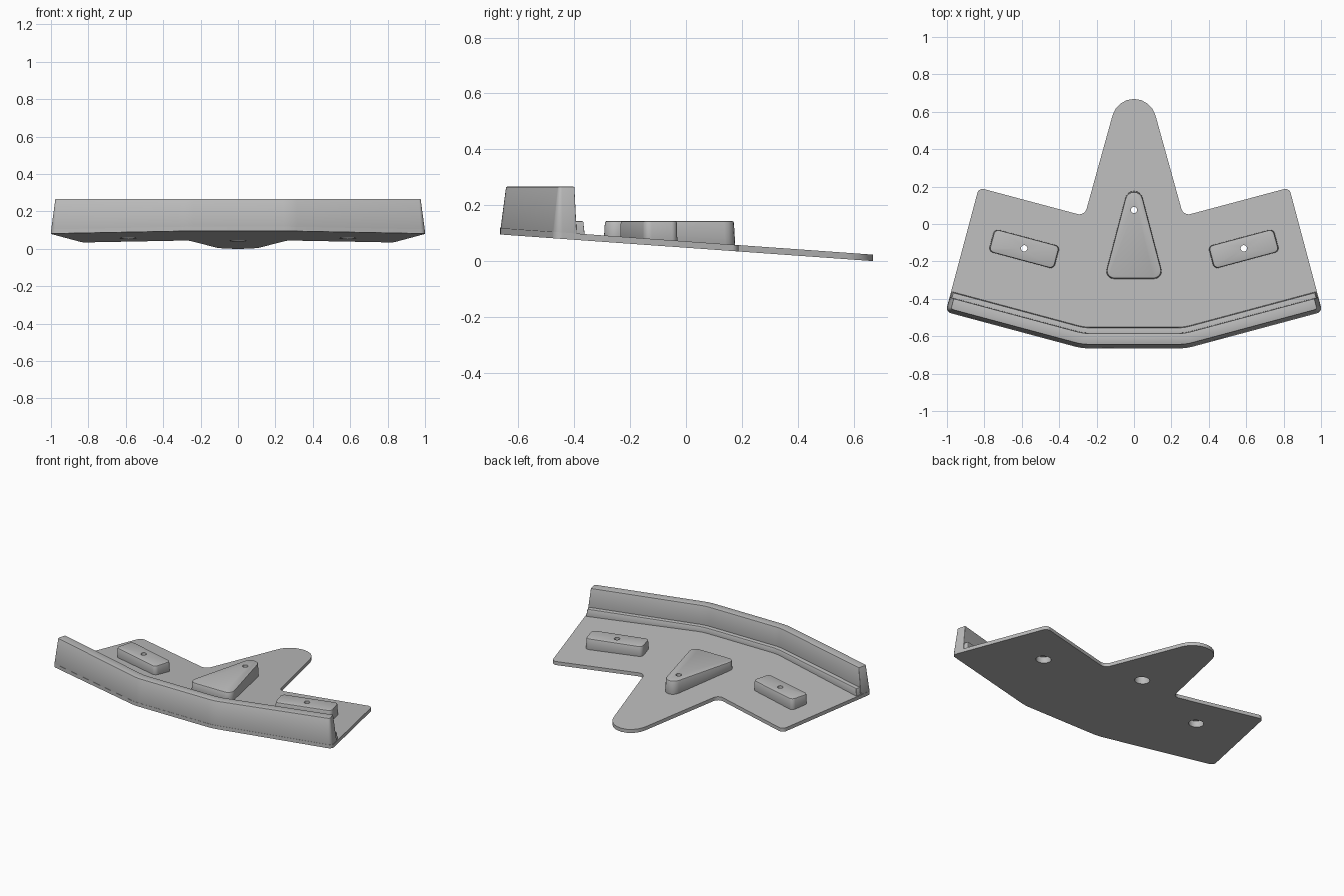
import bpy, bmesh, math
from mathutils import Vector, Matrix

if "Cube" in bpy.data.objects:
    bpy.data.objects.remove(bpy.data.objects["Cube"])

grey = bpy.data.materials.new("light_grey")
grey.use_nodes = True
COLOUR = (0.5, 0.5, 0.5, 1)
grey.diffuse_color = COLOUR
grey.node_tree.nodes["Principled BSDF"].inputs["Base Color"].default_value = COLOUR


def rounded(corners, steps=8):
    """Outline with filleted corners, from (x, y, radius)."""
    out, n = [], len(corners)
    for i, (x, y, r) in enumerate(corners):
        p = Vector((x, y))
        u = (Vector(corners[i - 1][:2]) - p).normalized()
        v = (Vector(corners[(i + 1) % n][:2]) - p).normalized()
        th = u.angle(v)
        c = p + (u + v).normalized() * r / math.sin(th / 2)
        t, w = r / math.tan(th / 2), math.pi - th
        a, b = p + u * t - c, p + v * t - c
        for k in range(steps + 1):
            s = k / steps
            out.append(c + (a * math.sin((1 - s) * w) + b * math.sin(s * w)) / math.sin(w))
    return out


def mirrored(half):
    """Close a right-hand list of corners across x = 0."""
    return half + [(-x, y, r) for x, y, r in reversed(half) if x > 0]


def select(ob):
    bpy.ops.object.select_all(action='DESELECT')
    ob.select_set(True)
    bpy.context.view_layer.objects.active = ob


def loft(name, rings, bevel=0):
    """Solid through a list of equal rings, capped at both ends."""
    bm = bmesh.new()
    loops = [[bm.verts.new(p) for p in ring] for ring in rings]
    n = len(loops[0])
    for lo, hi in zip(loops, loops[1:]):
        for i in range(n):
            j = (i + 1) % n
            bm.faces.new((lo[i], lo[j], hi[j], hi[i]))
    bm.faces.new(loops[0])
    bm.faces.new(loops[-1])
    bmesh.ops.recalc_face_normals(bm, faces=bm.faces)
    mesh = bpy.data.meshes.new(name)
    bm.to_mesh(mesh)
    bm.free()
    ob = bpy.data.objects.new(name, mesh)
    bpy.context.collection.objects.link(ob)
    mesh.materials.append(grey)
    if bevel:
        select(ob)
        m = ob.modifiers.new("soft_edge", 'BEVEL')
        m.width, m.segments = bevel, 2
        m.limit_method, m.angle_limit = 'ANGLE', math.radians(50)
        bpy.ops.object.modifier_apply(modifier=m.name)
    return ob


def under(y):
    """Height of the sloping underside."""
    return 0.0714 * (0.666 - y)


def prism(name, low, high, lift, top, bevel=0):
    return loft(name, [[(p.x, p.y, under(p.y) + lift) for p in low],
                       [(p.x, p.y, top if top else under(p.y) + 0.023) for p in high]], bevel)


# Wing frame: distances measured inward from the side edge and the front edge
SWEEP = math.radians(15)
FRONT = -0.665


def wing(side, front):
    along = Vector((-math.cos(SWEEP), -math.sin(SWEEP)))
    back = Vector((-math.sin(SWEEP), math.cos(SWEEP)))
    return tuple(Vector((1.007, -0.47)) + along * side + back * front)


def kink(front):
    return (0.28 - front * math.tan(SWEEP / 2), FRONT + front)


def band(front, back, end, end_radius, bend=0.3):
    """Strip that follows the swept front edge."""
    right = [(*kink(front), bend), (*wing(end, front), end_radius),
             (*wing(end, back), 0.004), (*kink(back), bend)]
    left = [(-x, y, r) for x, y, r in reversed(right)]
    return rounded(right + left)


# Base plate with two wings and a rounded tongue
outline = rounded(mirrored([(*kink(0), 0.3), (*wing(0, 0), 0.03), (0.83, 0.194, 0.03),
                            (0.264, 0.043, 0.04), (0, 0.995, 0.119)]))
plate = prism("base_plate", outline, outline, 0, None)

# Front lip with leaning outer face, and the ledge behind it
lip = prism("front_lip", band(0, 0.083, 0, 0.03), band(0.021, 0.08, 0.023, 0.012),
            0.012, 0.266, 0.003)
ledge = prism("lip_ledge", band(0.05, 0.114, 0.004, 0.01), band(0.05, 0.11, 0.012, 0.01),
              0.012, 0.143, 0.005)


# Mounting pads with level tops
def pad(name, corners, centre, turn=0):
    spin, mid = Matrix.Rotation(turn, 2), Vector(centre)
    shape = rounded(corners)
    low, high = [[mid + spin @ (p * s) for p in shape] for s in (1.02, 1)]
    return prism(name, low, high, 0.012, 0.143, 0.006)


block = [(sx * 0.178, sy * 0.062, 0.025) for sx, sy in ((-1, -1), (1, -1), (1, 1), (-1, 1))]
wedge = mirrored([(0.157, -0.19, 0.04), (0, 0.41, 0.047)])
pads = [pad("left_pad", block, (0.587, -0.133), SWEEP),
        pad("right_pad", block, (-0.587, -0.133), -SWEEP),
        pad("centre_pad", wedge, (0, -0.1))]

# Screw holes, counterbored from below
for (hx, hy), target in zip(((0.587, -0.13), (-0.587, -0.13), (0, 0.075)), pads):
    rings = [[(hx + r * math.cos(a), hy + r * math.sin(a), z)
              for a in (math.tau * k / 32 for k in range(32))]
             for r, z in ((0.045, -0.1), (0.045, 0.1), (0.017, 0.1), (0.017, 0.2))]
    cutter = loft("hole_cutter", rings)
    cutter.hide_render = True
    for ob in (plate, target):
        select(ob)
        m = ob.modifiers.new("hole", 'BOOLEAN')
        m.operation, m.solver, m.object = 'DIFFERENCE', 'EXACT', cutter
        bpy.ops.object.modifier_apply(modifier=m.name)
    bpy.data.objects.remove(cutter)

# Smooth the rounded corners, keep the hard edges
for ob in [plate, lip, ledge] + pads:
    select(ob)
    bpy.ops.object.shade_smooth_by_angle(angle=math.radians(30))
